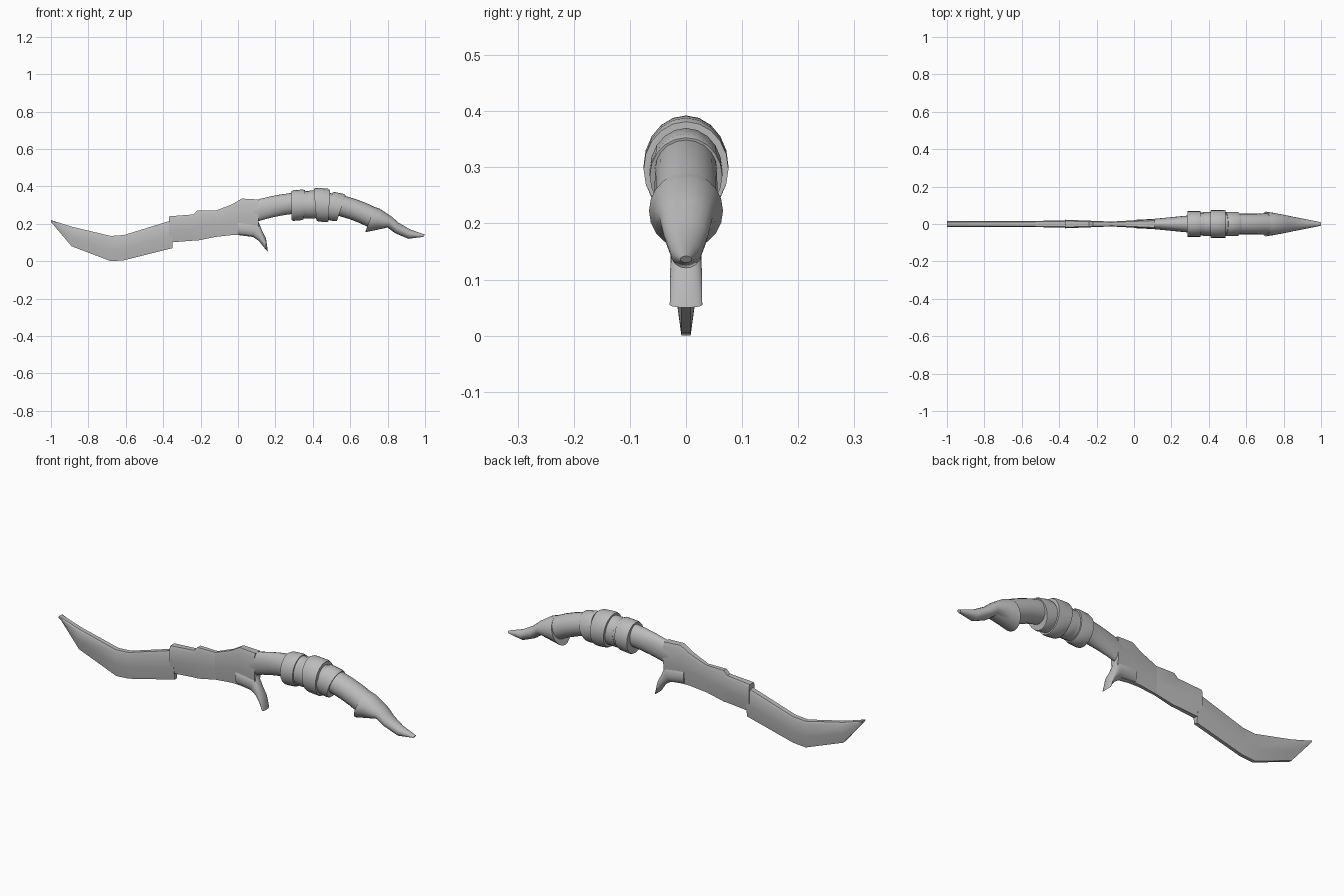
import bpy, bmesh, math
from mathutils import Vector

cube = bpy.data.objects.get("Cube")
if cube:
    bpy.data.objects.remove(cube)

grey = bpy.data.materials.new("plain grey")
grey.use_nodes = True
colour = (0.5, 0.5, 0.5, 1)
grey.diffuse_color = colour
grey.node_tree.nodes["Principled BSDF"].inputs["Base Color"].default_value = colour


def loft(name, profile, stations, start_width, end_width):
    """Skin cross-sections between pairs of upper and lower edge points."""
    bm = bmesh.new()
    rings = []
    first_x = stations[0][0].x
    length = stations[-1][0].x - first_x
    for upper, lower in stations:
        progress = (upper.x - first_x) / length
        width = start_width + (end_width - start_width) * progress
        ring = []
        for side, drop in profile:
            point = upper.lerp(lower, drop)
            ring.append(bm.verts.new((point.x, side * width, point.y)))
        rings.append(ring)
    count = len(profile)
    for ring, following in zip(rings, rings[1:]):
        for i in range(count):
            j = (i + 1) % count
            bm.faces.new((ring[i], ring[j], following[j], following[i]))
    bm.faces.new(rings[0])
    bm.faces.new(rings[-1])
    bmesh.ops.recalc_face_normals(bm, faces=bm.faces)
    mesh = bpy.data.meshes.new(name)
    bm.to_mesh(mesh)
    bm.free()
    mesh.materials.append(grey)
    part = bpy.data.objects.new(name, mesh)
    bpy.context.collection.objects.link(part)
    bpy.ops.object.select_all(action="DESELECT")
    part.select_set(True)
    bpy.context.view_layer.objects.active = part
    bpy.ops.object.shade_smooth_by_angle(angle=math.radians(40))


def upright(*rows):
    """Stations whose upper and lower points share one x."""
    return [(Vector((x, top)), Vector((x, bottom))) for x, top, bottom in rows]


def slanted(*rows):
    """Stations whose upper and lower points have their own x."""
    return [(Vector(row[:2]), Vector(row[2:])) for row in rows]


def grip_ring(x, radius, drop=0, tilt=0):
    """Station square to the arched centre line of the grip."""
    peak = Vector((0.4, 0.315 - drop))
    bend = 0.5 if x < peak.x else 0.8
    offset = x - peak.x
    centre = Vector((x, peak.y - bend * offset ** 2))
    across = Vector((2 * bend * offset + tilt, 1)).normalized() * radius
    return centre + across, centre - across


# Cross-sections: an oval, and a blade with a thick back and a ridge
sides = 20
angles = [math.tau * i / sides for i in range(sides)]
oval = [(math.sin(a), (1 - math.cos(a)) / 2) for a in angles]
half_blade = [(0.7, 0), (1, 0.1), (1, 0.55), (0.5, 1)]
blade = half_blade + [(-side, drop) for side, drop in reversed(half_blade)]

# Blade in two lengths, with a stepped back and a notched edge
loft("blade_tip", blade, upright(
    (-1, 0.22, 0.21), (-0.89, 0.185, 0.08), (-0.68, 0.135, 0),
    (-0.61, 0.14, 0.005), (-0.35, 0.22, 0.07)), 0.015, 0.018)
loft("blade_root", blade, upright(
    (-0.37, 0.24, 0.1), (-0.24, 0.25, 0.11),
    (-0.22, 0.27, 0.11), (-0.12, 0.27, 0.13)), 0.023, 0.013)
loft("guard", blade, upright(
    (-0.12, 0.27, 0.13), (-0.03, 0.305, 0.14), (0.02, 0.335, 0.14),
    (0.11, 0.33, 0.13)), 0.013, 0.026)

# Hook curling down below the guard
loft("hook", oval, slanted(
    (0, 0.22, 0, 0.14), (0.11, 0.21, 0.08, 0.13), (0.13, 0.16, 0.11, 0.11),
    (0.15, 0.12, 0.13, 0.085), (0.16, 0.05, 0.15, 0.06)), 0.022, 0.029)

# Arched grip, narrow behind the guard and full beyond the wraps
neck_end, grip_end = 0.4, 0.72
steps = 6
for name, start, end, narrow in (("neck", 0.08, neck_end, 0.025),
                                 ("grip", neck_end, grip_end, 0.055)):
    span = (end - start) / steps
    loft(name, oval, [grip_ring(start + span * i, 0.056) for i in range(steps + 1)],
         narrow, 0.056)

# Overlapping wrapped bands with softened rims, tilted alternately
tilt = 0.1
for x, radius in ((0.32, 0.082), (0.36, 0.073), (0.4, 0.075),
                  (0.45, 0.09), (0.52, 0.077)):
    reach = radius * 0.42
    rings = [grip_ring(x + reach * along, radius * scale, 0.012, tilt)
             for along, scale in ((-1, 0.94), (-0.7, 1), (0.7, 1), (1, 0.94))]
    loft("wrap_band", oval, rings, radius * 0.84, radius * 0.84)
    tilt = -tilt

# Flared collar tapering into a beaked pommel
loft("pommel", oval, slanted(
    (0.73, 0.29, 0.68, 0.155), (0.76, 0.28, 0.73, 0.165), (0.82, 0.24, 0.8, 0.18),
    (0.86, 0.205, 0.84, 0.15), (0.92, 0.17, 0.91, 0.12),
    (1, 0.142, 0.99, 0.13)), 0.066, 0.01)
